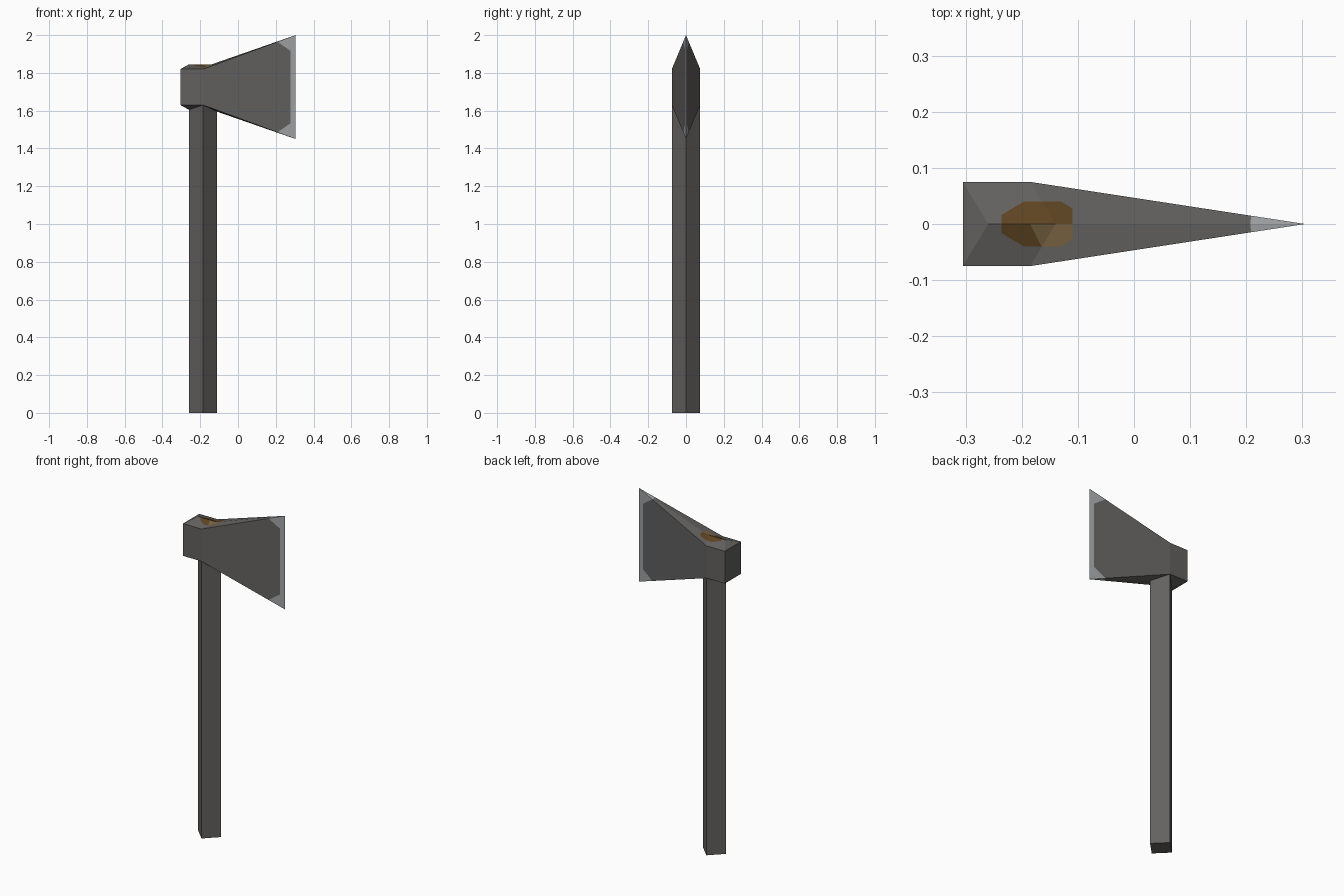
import bpy, bmesh
from mathutils import Vector

if "Cube" in bpy.data.objects:
    bpy.data.objects.remove(bpy.data.objects["Cube"])


def material(name, rgb):
    m = bpy.data.materials.new(name)
    m.diffuse_color = (*rgb, 1)
    m.use_nodes = True
    m.node_tree.nodes["Principled BSDF"].inputs["Base Color"].default_value = m.diffuse_color
    return m


iron = material("dark grey", (0.125, 0.121, 0.117))
worn = material("worn edge grey", (0.36, 0.37, 0.38))
brown = material("dark brown wood", (0.115, 0.058, 0.016))
tan = material("light brown wood", (0.19, 0.125, 0.055))


def finish(bm, name, mats):
    bmesh.ops.recalc_face_normals(bm, faces=bm.faces)
    me = bpy.data.meshes.new(name)
    bm.to_mesh(me)
    bm.free()
    for m in mats:
        me.materials.append(m)
    ob = bpy.data.objects.new(name, me)
    bpy.context.collection.objects.link(ob)
    return ob


def cut(bm, faces, co, no):
    geom = set(faces)
    for f in faces:
        geom.update(f.edges)
        geom.update(f.verts)
    bmesh.ops.bisect_plane(bm, geom=list(geom), plane_co=co, plane_no=no, dist=1e-5)


# Handle: diamond-section shaft whose top sits inside the head
bm = bmesh.new()
bmesh.ops.create_cone(bm, cap_ends=True, segments=4, radius1=0.075, radius2=0.075, depth=1.7)
bmesh.ops.translate(bm, verts=bm.verts, vec=(-0.185, 0, 0.85))
finish(bm, "handle", [iron])

# Head: square poll with low ridges above and below, flaring to a thin blade
MID = 1.725
bm = bmesh.new()
rings = {}
for s in (1, -1):
    pts = dict(bl=(-0.305, -0.075, 0.095), br=(-0.305, 0.075, 0.095),
               fl=(-0.185, -0.075, 0.095), fr=(-0.185, 0.075, 0.095),
               a=(-0.26, 0, 0.12), b=(-0.14, 0, 0.12), tip=(0.305, 0, 0.275))
    v = {k: bm.verts.new((x, y, MID + s * z)) for k, (x, y, z) in pts.items()}
    rings[s] = v
    for f in (("bl", "fl", "b", "a"), ("br", "fr", "b", "a"), ("bl", "br", "a"),
              ("fl", "tip", "b"), ("fr", "tip", "b")):
        bm.faces.new([v[k] for k in f])
for p, q in (("bl", "br"), ("bl", "fl"), ("br", "fr"), ("fl", "tip"), ("fr", "tip")):
    bm.faces.new([rings[1][p], rings[1][q], rings[-1][q], rings[-1][p]])
bmesh.ops.recalc_face_normals(bm, faces=bm.faces)

# Cut lines for the worn cutting edge and its two corners
cut(bm, bm.faces[:], (0.277, 0, MID), (1, 0, 0))
for s in (1, -1):
    cut(bm, bm.faces[:], (0.22, 0, MID + s * 0.232), (0.045, 0, s * 0.065))


# Cut lines for the wood showing through the top
def top_faces():
    return [f for f in bm.faces if f.normal.z > 0.5]


C = Vector((-0.173, 0, MID))
for dx, dy, d in ((1, 0, 0.063), (-1, 0, 0.063), (0, 1, 0.04), (0, -1, 0.04),
                  (-0.6, 1, 0.054), (-0.6, -1, 0.054), (0.6, 1, 0.066), (0.6, -1, 0.066)):
    n = Vector((dx, dy, 0))
    cut(bm, top_faces(), C + n * (d / n.length_squared), n)
cut(bm, top_faces(), (-0.185, 0, MID), (1, 0.5, 0))
bm.normal_update()

# Colour faces by position
for f in bm.faces:
    c = f.calc_center_median()
    x, y, h = c.x - C.x, abs(c.y), abs(c.z - MID)
    if c.x > 0.277 or (c.x - 0.22) * 0.045 + (h - 0.232) * 0.065 > 0:
        f.material_index = 1
    elif (f.normal.z > 0.5 and abs(x) < 0.063 and y < 0.04
          and y - 0.6 * x < 0.054 and y + 0.6 * x < 0.066):
        f.material_index = 3 if c.y < 0 and c.x + 0.185 + 0.5 * c.y > 0 else 2
head = finish(bm, "axe_head", [iron, worn, brown, tan])
